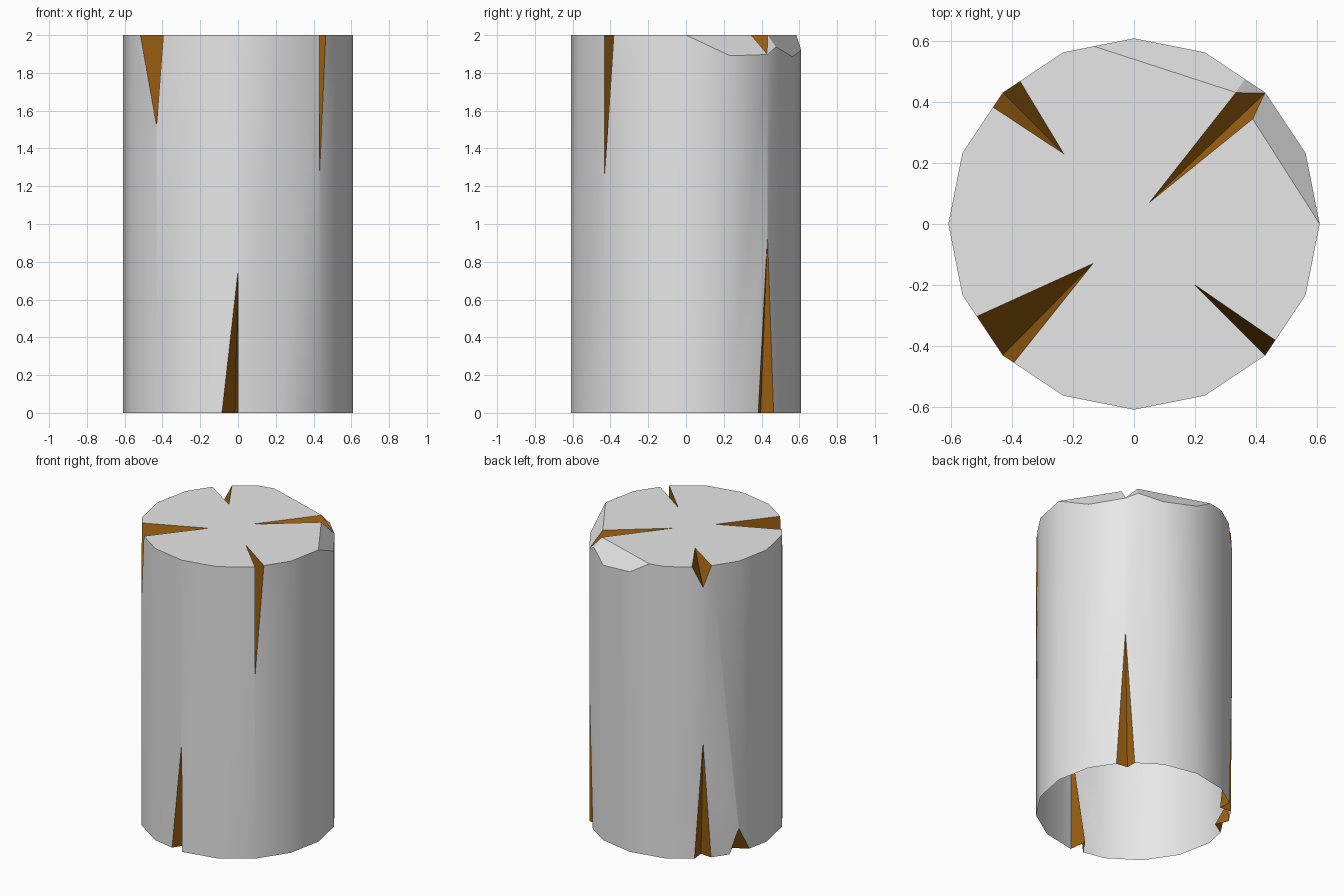
import bpy
import bmesh
from mathutils import Vector

RADIUS, HEIGHT, SIDES = 0.61, 2.0, 16

default_cube = bpy.data.objects.get("Cube")
if default_cube:
    bpy.data.objects.remove(default_cube, do_unlink=True)


def make_material(name, color):
    mat = bpy.data.materials.new(name)
    mat.use_nodes = True
    mat.diffuse_color = (*color, 1)
    mat.node_tree.nodes["Principled BSDF"].inputs["Base Color"].default_value = (*color, 1)
    return mat


def make_object(name, bm, materials):
    mesh = bpy.data.meshes.new(name)
    bm.to_mesh(mesh)
    bm.free()
    for mat in materials:
        mesh.materials.append(mat)
    obj = bpy.data.objects.new(name, mesh)
    bpy.context.collection.objects.link(obj)
    return obj


def chip_edge(bm, a, b, c):
    """Slice the rim off along the plane through three points and cap the cut."""
    a, b, c = Vector(a), Vector(b), Vector(c)
    normal = (b - a).cross(c - a).normalized()
    if normal.z < 0:
        normal.negate()
    cut = bmesh.ops.bisect_plane(bm, geom=bm.verts[:] + bm.edges[:] + bm.faces[:],
                                 plane_co=a, plane_no=normal, clear_outer=True)
    edges = [e for e in cut["geom_cut"] if isinstance(e, bmesh.types.BMEdge)]
    bmesh.ops.edgeloop_fill(bm, edges=edges)


def crack_cutter(tip, end, side_a, side_b):
    """Wedge whose crease runs from the tip on the cap to the end on the wall."""
    tip, end = Vector(tip), Vector(end)
    middle = (tip + end) / 2
    points = [tip + (tip - end) * 0.3, end + (end - tip) * 0.3]
    points += [Vector(s) * 2 - middle for s in (side_a, side_b)]
    bm = bmesh.new()
    for p in points:
        bm.verts.new(p)
    bmesh.ops.convex_hull(bm, input=bm.verts[:])
    bmesh.ops.recalc_face_normals(bm, faces=bm.faces[:])
    cutter = make_object("crack_cutter", bm, [brown])
    cutter.hide_render = True
    return cutter


grey = make_material("light grey", (0.8, 0.8, 0.8))
brown = make_material("crack brown", (0.33, 0.118, 0.0055))

# Pillar body with two broken rim areas
bm = bmesh.new()
bmesh.ops.create_cone(bm, cap_ends=True, segments=SIDES, radius1=RADIUS, radius2=RADIUS, depth=HEIGHT)
bmesh.ops.translate(bm, verts=bm.verts[:], vec=(0, 0, HEIGHT / 2))
chip_edge(bm, (0.61, 0, 2), (0.39, 0.345, 2), (0.564, 0.234, 1.89))
chip_edge(bm, (-0.135, 0.585, 2), (0.335, 0.432, 2), (0.234, 0.564, 1.885))
bmesh.ops.recalc_face_normals(bm, faces=bm.faces[:])
pillar = make_object("cracked_pillar", bm, [grey, brown])

# Cracks: cap height, tip, end of crease, and the two corners on the rim
V = 0.4313
cracks = [
    (2, (0.2, -0.2), (V, -V, 1.25), (0.465, -0.3825), (0.431, -0.432)),
    (2, (-0.23, 0.23), (-V, V, 1.86), (-0.465, 0.385), (-0.375, 0.47)),
    (2, (-0.135, -0.13), (-V, -V, 1.52), (-0.52, -0.305), (-0.395, -0.455)),
    (2, (0.05, 0.07), (V, V, 1.9), (0.39, 0.345), (0.335, 0.432)),
    (0, (-0.015, -0.49), (0, -RADIUS, 0.75), (-0.085, -0.593), (0.001, -RADIUS)),
    (0, (0.385, 0.395), (V, V, 0.94), (0.465, 0.3825), (0.3825, 0.465)),
    (0, (-0.38, 0.38), (-V, V, 0.8), (-0.462, 0.387), (-0.387, 0.462)),
    (0, (-0.49, 0.2), (-0.564, 0.234, 0.17), (-0.53, 0.285), (-0.582, 0.143)),
]
for z, tip, end, side_a, side_b in cracks:
    cutter = crack_cutter((*tip, z), end, (*side_a, z), (*side_b, z))
    mod = pillar.modifiers.new("crack", "BOOLEAN")
    mod.operation = "DIFFERENCE"
    mod.solver = "EXACT"
    mod.material_mode = "TRANSFER"
    mod.object = cutter
    bpy.context.view_layer.update()
    result = pillar.evaluated_get(bpy.context.evaluated_depsgraph_get())
    mesh = bpy.data.meshes.new_from_object(result)
    pillar.modifiers.clear()
    pillar.data = mesh
    bpy.data.objects.remove(cutter, do_unlink=True)

# Open underside
bm = bmesh.new()
bm.from_mesh(pillar.data)
base = [f for f in bm.faces if all(v.co.z < 0.0001 for v in f.verts)]
bmesh.ops.delete(bm, geom=base, context="FACES")
bm.to_mesh(pillar.data)
bm.free()

# Smooth round wall with crisp breaks
bpy.ops.object.select_all(action="DESELECT")
pillar.select_set(True)
bpy.context.view_layer.objects.active = pillar
bpy.ops.object.shade_smooth_by_angle(angle=0.42)
